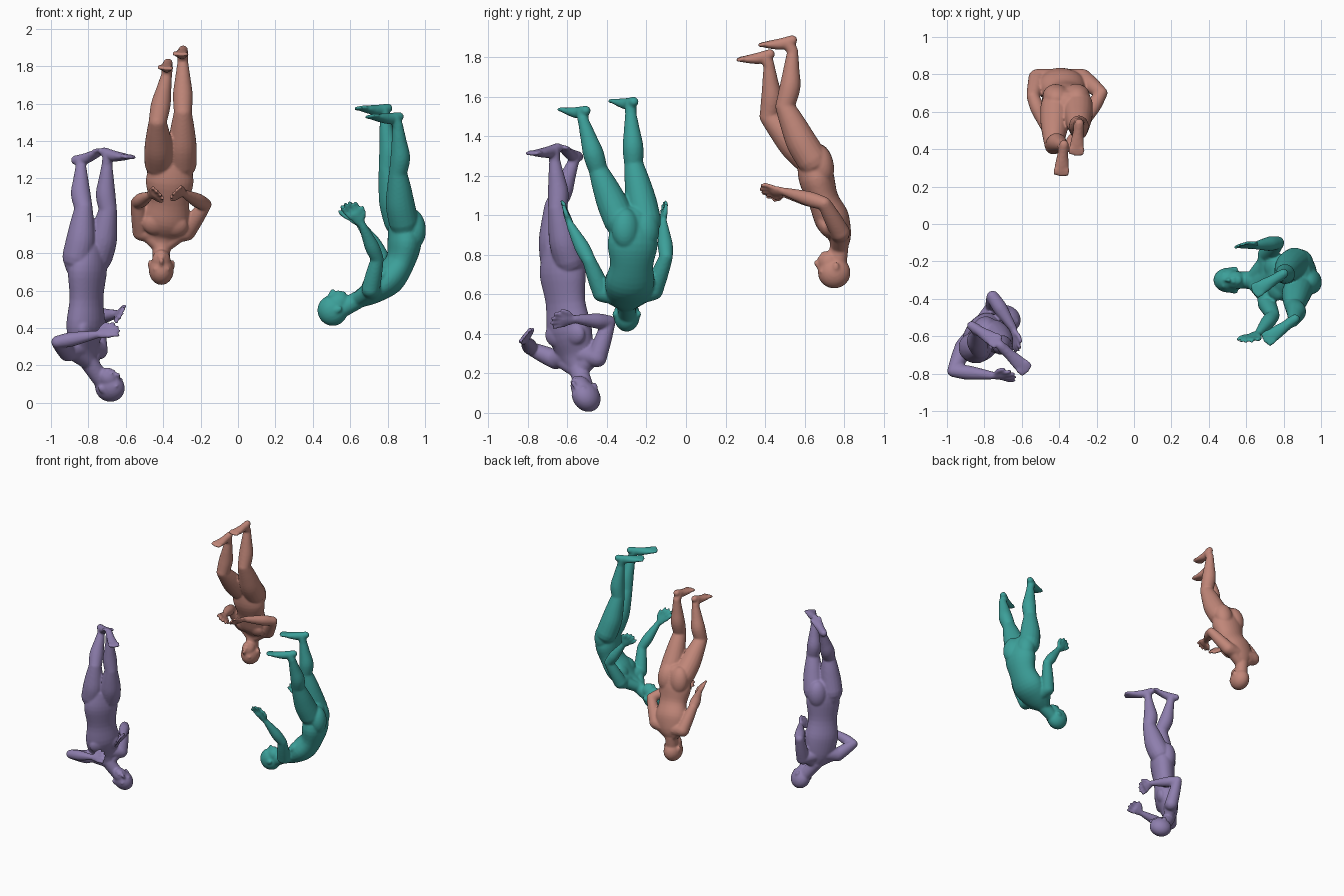
import bpy, bmesh, math
from mathutils import Vector as V, Matrix

if "Cube" in bpy.data.objects:
    bpy.data.objects.remove(bpy.data.objects["Cube"])


def tube(bm, pts, radii, side, n=18, sub=4):
    """Closed loft of elliptical rings through pts, with rounded ends."""
    P = [V(p) for p in pts]
    R = [r if isinstance(r, tuple) else (r, r) for r in radii]
    R = [V((a, b)) for a, b in R]

    def cr(L, i, t):
        a, b, c, d = L[max(i - 1, 0)], L[i], L[i + 1], L[min(i + 2, len(L) - 1)]
        return 0.5 * (2 * b + (c - a) * t + (2 * a - 5 * b + 4 * c - d) * t * t + (3 * b - a - 3 * c + d) * t ** 3)
    C, S = [], []
    for i in range(len(P) - 1):
        for k in range(sub):
            C.append(cr(P, i, k / sub))
            S.append(cr(R, i, k / sub))
    C.append(P[-1])
    S.append(R[-1])
    T = [(C[min(i + 1, len(C) - 1)] - C[max(i - 1, 0)]).normalized() for i in range(len(C))]
    rings = list(zip(C, S, T))
    angs = [math.radians(a) for a in (25, 50, 72, 86)]
    m0, m1 = min(S[0]), min(S[-1])
    head = [(C[0] - T[0] * m0 * math.sin(a), S[0] * math.cos(a), T[0]) for a in reversed(angs)]
    tail = [(C[-1] + T[-1] * m1 * math.sin(a), S[-1] * math.cos(a), T[-1]) for a in angs]
    loops = []
    for c, s, t in head + rings + tail:
        u = (V(side) - t * V(side).dot(t)).normalized()
        w = t.cross(u)
        loops.append([bm.verts.new(c + u * s.x * math.cos(q) + w * s.y * math.sin(q))
                      for q in [2 * math.pi * j / n for j in range(n)]])
    for A, B in zip(loops, loops[1:]):
        for j in range(n):
            bm.faces.new((A[j], A[(j + 1) % n], B[(j + 1) % n], B[j]))
    bm.faces.new(loops[0][::-1])
    bm.faces.new(loops[-1])


def blob(bm, c, axes, size):
    """Ellipsoid with its own axes."""
    m = Matrix([a * s for a, s in zip(axes, size)]).transposed().to_4x4()
    m.translation = c
    bmesh.ops.create_uvsphere(bm, u_segments=20, v_segments=14, radius=1, matrix=m)


def segment(bm, a, b, radii, bulge=V((0, 0, 0))):
    """Straight limb piece with a radius profile and a muscle bulge."""
    a, b = V(a), V(b)
    k = len(radii) - 1
    pts = [a.lerp(b, i / k) + bulge * math.sin(math.pi * min(1, i / k * 1.25)) for i in range(k + 1)]
    tube(bm, pts, radii, (b - a).orthogonal())


def hand(bm, wrist, tip, side, thumb):
    w, t = V(wrist), V(tip)
    d = t - w
    d = d.normalized() * max(d.length, .125)
    s = (V(side) - d * V(side).dot(d) / d.length_squared).normalized()
    nrm = d.normalized().cross(s)
    tube(bm, [w, w + d * .25, w + d * .5], [(.02, .018), (.033, .017), (.035, .015)], s)
    for i in range(4):
        o = s * (i - 1.5) * .019
        reach = (.88, .97, .95, .82)[i if thumb > 0 else 3 - i]
        tube(bm, [w + d * .45 + o, w + d * .72 + o * 1.3 + nrm * .006, w + d * reach + o * 1.4],
             [.0125, .011, .0095], s, 10)
    tube(bm, [w + d * .12, w + d * .3 + s * .04 * thumb, w + d * .55 + s * .055 * thumb],
         [.014, .013, .0105], nrm, 10)


def foot(bm, ankle, heel, toe):
    a, h, t = V(ankle), V(heel), V(toe)
    d = t - h
    sole = ((h - a) - d * (h - a).dot(d) / d.length_squared).normalized()
    s = d.cross(sole).normalized()
    h1 = h + d * .12 - sole * .024
    tube(bm, [h1, h + d * .4 - sole * .03, h + d * .7 - sole * .02, h + d * .86 - sole * .013],
         [(.026, .026), (.029, .03), (.038, .021), (.037, .014)], s)
    tube(bm, [a, h + d * .25 - sole * .03], [.029, .03], s)
    for i in range(5):
        o = s * (i - 2) * .0155
        tube(bm, [h + d * .82 + o - sole * .011, h + d * (.97 - .015 * abs(i - 2)) + o - sole * .01],
             [.012, .011], s, 10)


def head(bm, c, crown, face, neck):
    c, up = V(c), V(crown).normalized()
    f = (V(face) - up * V(face).dot(up)).normalized()
    s = f.cross(up)
    ax = (s, f, up)
    blob(bm, c, ax, (.067, .083, .08))
    blob(bm, c + f * .026 - up * .05, ax, (.05, .056, .06))
    tube(bm, [c + f * .055 - up * .085, c + f * .06 - up * .05], [(.026, .02), (.034, .024)], s)
    tube(bm, [c + f * .078 - up * .015, c + f * .094 - up * .045], [.008, .013], s, 10)
    tube(bm, [c + f * .078 - up * .069 - s * .012, c + f * .078 - up * .069 + s * .012], [.009, .009], f, 10)
    for q in (-1, 1):
        blob(bm, c + s * .063 * q - up * .03 - f * .008, ax, (.01, .016, .024))
        blob(bm, c + s * .027 * q + f * .066 - up * .002, ax, (.02, .012, .008))
    tube(bm, [V(neck), c - up * .045 - f * .015], [.048, .046], s)


def figure(name, color, spine, face, seat, skull, arms, legs):
    bm = bmesh.new()
    sp = [V(p) for p in spine]
    f = V(face).normalized()
    axis = (sp[4] - sp[0]).normalized()
    side = f.cross(axis).normalized()
    # torso and chest muscles
    tube(bm, sp, [(.10, .078), (.128, .09), (.11, .078), (.126, .088), (.10, .062), (.046, .044)], side, 28)
    chest_axis = (sp[4] - sp[2]).normalized()
    fc = (f - chest_axis * f.dot(chest_axis)).normalized()
    # seat, turned with the pelvis
    hip_axis = (sp[1] - sp[0]).normalized()
    fs = V(seat) - hip_axis * V(seat).dot(hip_axis)
    fs.normalize()
    ss = fs.cross(hip_axis)
    for q in (-1, 1):
        blob(bm, sp[3].lerp(sp[4], .15) + fc * .047 + side * .055 * q, (side, fc, chest_axis), (.065, .035, .06))
        blob(bm, sp[0].lerp(sp[1], .4) - fs * .036 + ss * .055 * q, (ss, fs, hip_axis), (.072, .064, .105))
    head(bm, *skull, sp[5])
    # arms with sloping shoulders
    for sh, el, wr, tip, hs, th in arms:
        tube(bm, [sp[4], sh], [.055, .05], f)
        tube(bm, [sp[5].lerp(V(skull[0]), .1), V(sh).lerp(sp[4], .25)], [.038, .046], f)
        segment(bm, sh, el, [.049, .046, .041, .034])
        segment(bm, el, wr, [.034, .039, .031, .021])
        hand(bm, wr, tip, hs, th)
    # legs
    for hip, kn, an, heel, toe in legs:
        segment(bm, hip, kn, [.08, .078, .066, .049], f * .008)
        segment(bm, kn, an, [.048, .053, .041, .028], f * -.014)
        foot(bm, an, heel, toe)
    bmesh.ops.recalc_face_normals(bm, faces=bm.faces)
    me = bpy.data.meshes.new(name)
    bm.to_mesh(me)
    bm.free()
    ob = bpy.data.objects.new(name, me)
    bpy.context.collection.objects.link(ob)
    mat = bpy.data.materials.new(name + "_skin")
    mat.diffuse_color = (*color, 1)
    mat.use_nodes = True
    mat.node_tree.nodes["Principled BSDF"].inputs["Base Color"].default_value = mat.diffuse_color
    me.materials.append(mat)
    # fuse the parts into one smooth skin
    r = ob.modifiers.new("fuse", 'REMESH')
    r.mode = 'VOXEL'
    r.voxel_size = .0068
    r.use_smooth_shade = True
    m = ob.modifiers.new("soften", 'SMOOTH')
    m.factor = .5
    m.iterations = 7


figure("falling_figure_pink", (.53, .24, .19),
       [(-.36, .64, 1.29), (-.365, .66, 1.19), (-.37, .695, 1.08), (-.385, .74, .98), (-.40, .775, .90), (-.41, .775, .84)],
       (0, -1, -.3), (0, -1, -.3), ((-.41, .75, .71), (0, -.05, -1), (0, -1, .1)),
       [((-.275, .78, .915), (-.175, .70, 1.06), (-.29, .50, 1.12), (-.34, .38, 1.125), (.75, 0, .65), -1),
        ((-.515, .78, .915), (-.54, .68, 1.07), (-.47, .50, 1.11), (-.42, .38, 1.12), (.75, 0, -.65), 1)],
       [((-.30, .64, 1.28), (-.295, .50, 1.55), (-.295, .54, 1.83), (-.29, .555, 1.915), (-.31, .365, 1.87)),
        ((-.42, .63, 1.28), (-.43, .42, 1.50), (-.38, .42, 1.76), (-.37, .44, 1.845), (-.39, .255, 1.795))])

figure("falling_figure_teal", (.045, .35, .32),
       [(.88, -.27, .97), (.89, -.27, .86), (.865, -.275, .75), (.80, -.285, .66), (.72, -.295, .59), (.64, -.3, .55)],
       (-1, -.15, .3), (-.9, -.4, 0), ((.505, -.30, .493), (-.9, 0, -.42), (-.42, 0, .9)),
       [((.71, -.165, .62), (.77, -.10, .79), (.65, -.115, .96), (.56, -.115, 1.06), (.6, .25, .7), 1),
        ((.71, -.425, .61), (.745, -.49, .77), (.665, -.585, .95), (.58, -.63, 1.07), (.6, -.25, .7), 1)],
       [((.86, -.205, .97), (.80, -.265, 1.26), (.785, -.28, 1.52), (.82, -.25, 1.6), (.635, -.365, 1.585)),
        ((.885, -.335, .97), (.855, -.445, 1.23), (.855, -.52, 1.48), (.88, -.49, 1.555), (.695, -.625, 1.54))])

figure("falling_figure_purple", (.27, .21, .42),
       [(-.80, -.63, .81), (-.805, -.625, .71), (-.81, -.61, .56), (-.815, -.59, .42), (-.82, -.56, .30), (-.80, -.545, .22)],
       (.81, -.59, 0), (.81, -.59, 0), ((-.685, -.505, .082), (.6, .25, -.8), (.7, -.6, .4)),
       [((-.745, -.45, .28), (-.755, -.39, .46), (-.645, -.56, .475), (-.625, -.68, .465), (.5, 0, .85), 1),
        ((-.91, -.66, .27), (-.965, -.785, .325), (-.755, -.81, .365), (-.64, -.81, .395), (0, .6, .8), 1)],
       [((-.75, -.59, .78), (-.695, -.65, 1.03), (-.70, -.665, 1.28), (-.73, -.635, 1.37), (-.565, -.79, 1.32)),
        ((-.86, -.66, .78), (-.825, -.67, 1.04), (-.84, -.57, 1.27), (-.89, -.525, 1.315), (-.72, -.635, 1.36))])
